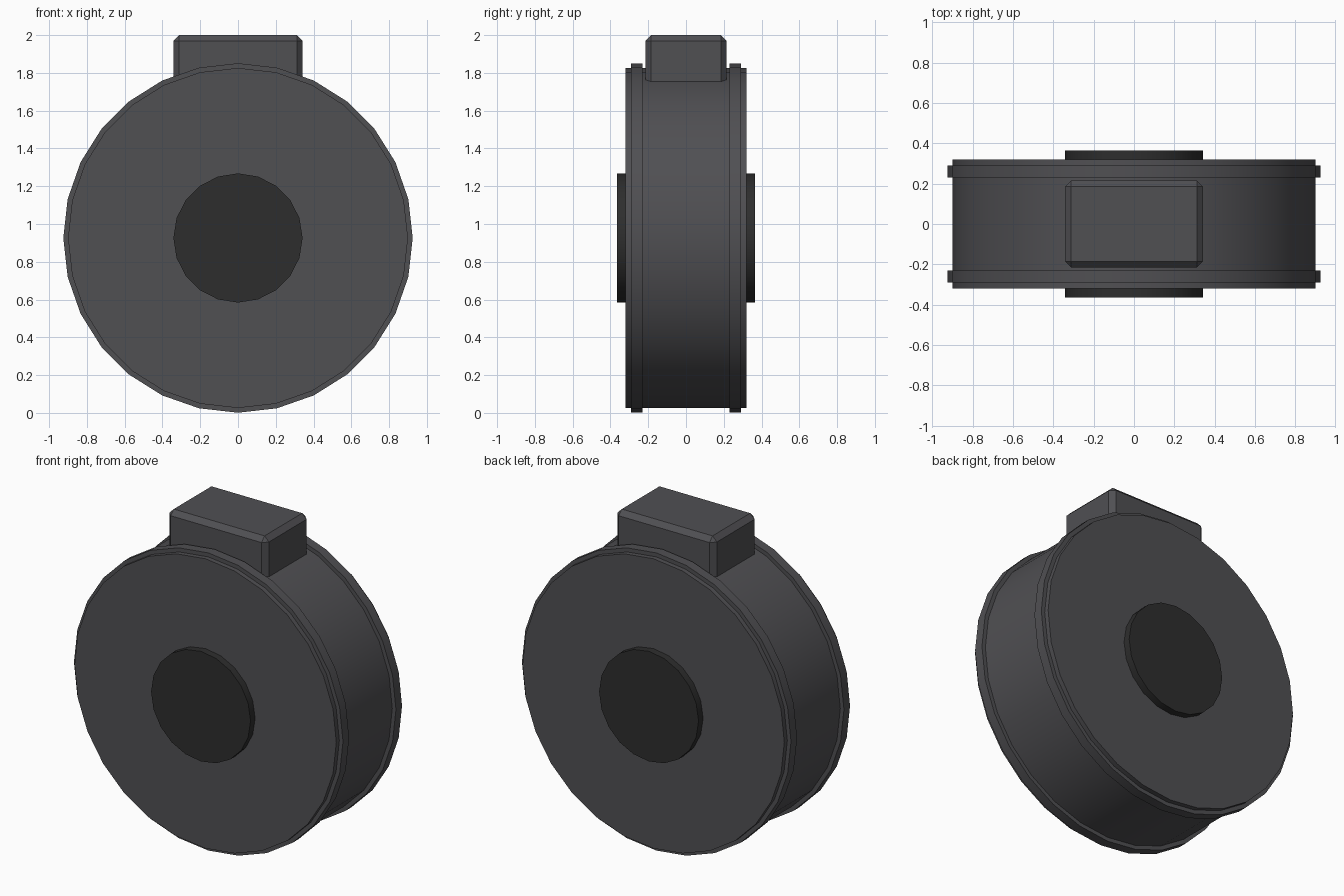
import bpy, math

if "Cube" in bpy.data.objects:
    bpy.data.objects.remove(bpy.data.objects["Cube"])

CZ = 0.926  # height of the drum axis


def material(name, rgb):
    m = bpy.data.materials.new(name)
    m.diffuse_color = (*rgb, 1)
    m.use_nodes = True
    m.node_tree.nodes["Principled BSDF"].inputs["Base Color"].default_value = m.diffuse_color
    return m


body = material("dark grey", (0.08, 0.079, 0.086))
black = material("soft black", (0.027, 0.027, 0.027))


def disc(name, sides, radius, y0, y1, mat):
    """Cylinder along y, with one corner pointing straight up."""
    bpy.ops.mesh.primitive_cylinder_add(
        vertices=sides, radius=radius, depth=y1 - y0,
        location=(0, (y0 + y1) / 2, CZ), rotation=(math.pi / 2, 0, 0))
    ob = bpy.context.object
    ob.name = name
    ob.data.materials.append(mat)
    bpy.ops.object.shade_smooth_by_angle(angle=math.radians(30))
    return ob


# Main drum
disc("drum", 28, 0.90, -0.32, 0.32, body)

# Rims and hub caps on both sides
for side, s in (("front", -1), ("back", 1)):
    disc(side + "_rim", 28, 0.925, *sorted((s * 0.23, s * 0.29)), body)
    disc(side + "_hub", 20, 0.342, *sorted((s * 0.30, s * 0.365)), black)

# Chamfered block sunk into the top of the drum
bpy.ops.mesh.primitive_cube_add(size=1, location=(0, 0, 1.80))
block = bpy.context.object
block.name = "top_block"
block.scale = (0.684, 0.43, 0.40)
bpy.ops.object.transform_apply(location=False, rotation=False, scale=True)
block.data.materials.append(body)
bevel = block.modifiers.new("chamfer", 'BEVEL')
bevel.width = 0.03
bevel.segments = 1
